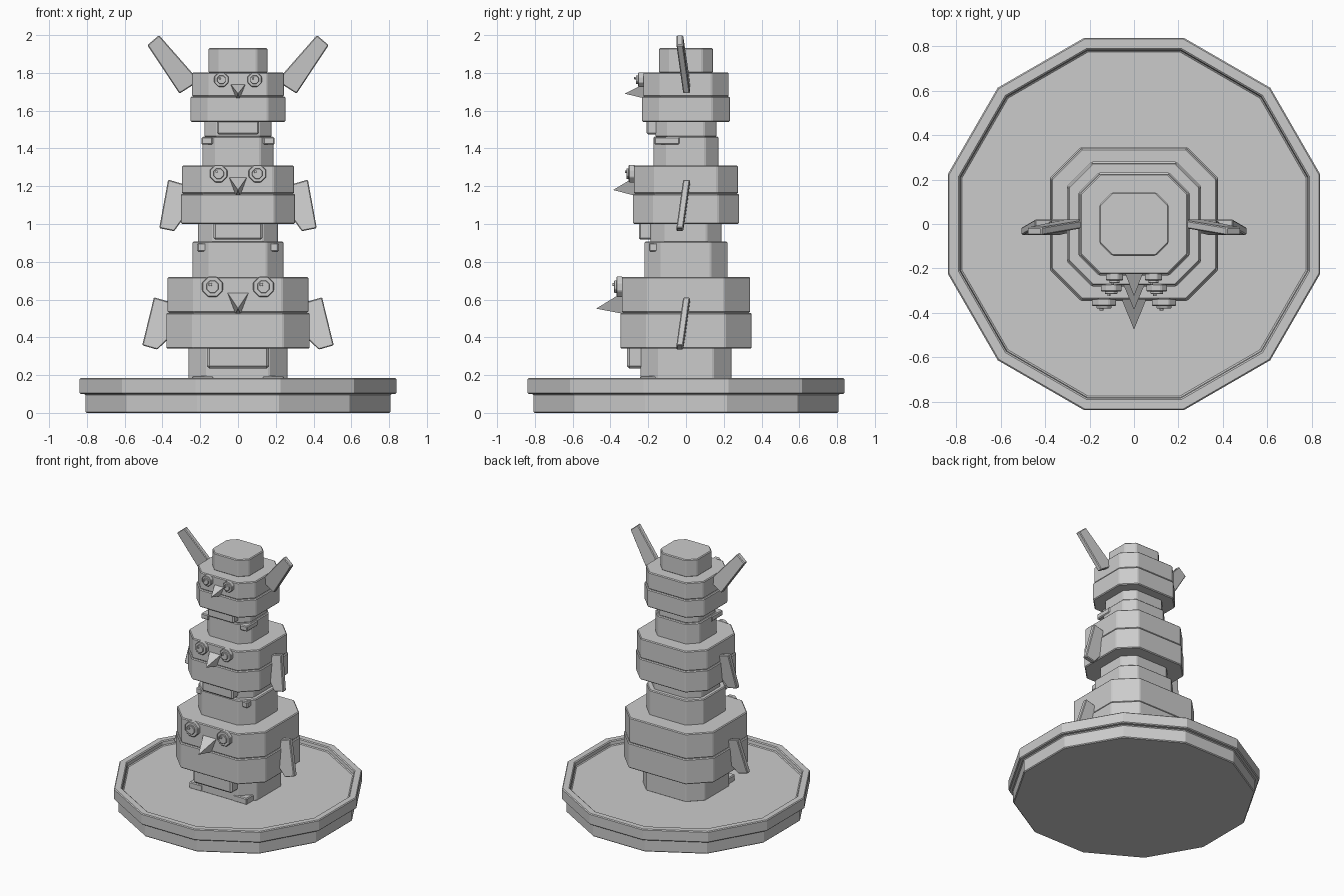
import bpy, bmesh, math
from mathutils import Matrix, Vector

if "Cube" in bpy.data.objects:
    bpy.data.objects.remove(bpy.data.objects["Cube"], do_unlink=True)

stone = bpy.data.materials.new("plain_grey")
stone.use_nodes = True
grey = (0.6, 0.6, 0.6, 1)
stone.diffuse_color = grey
stone.node_tree.nodes["Principled BSDF"].inputs["Base Color"].default_value = grey


def finish(name, bm, bevel=0.006):
    bmesh.ops.recalc_face_normals(bm, faces=bm.faces)
    mesh = bpy.data.meshes.new(name)
    bm.to_mesh(mesh)
    bm.free()
    mesh.materials.append(stone)
    obj = bpy.data.objects.new(name, mesh)
    bpy.context.collection.objects.link(obj)
    if bevel:
        mod = obj.modifiers.new("soft_edges", "BEVEL")
        mod.width = bevel
        mod.segments = 1
        mod.limit_method = "ANGLE"
        mod.angle_limit = math.radians(35)
    return obj


def loft(name, rings, bevel=0.006):
    """Join rings of points with quads and cap both ends."""
    bm = bmesh.new()
    loops = [[bm.verts.new(p) for p in ring] for ring in rings]
    n = len(loops[0])
    for a, b in zip(loops, loops[1:]):
        for i in range(n):
            j = (i + 1) % n
            bm.faces.new((a[i], a[j], b[j], b[i]))
    bm.faces.new(loops[0][::-1])
    bm.faces.new(loops[-1])
    return finish(name, bm, bevel)


def block(name, hx, hy, z0, z1):
    """Square block with cut corners."""
    c = 0.37 * hx
    outline = [(hx, c - hy), (hx, hy - c), (hx - c, hy), (c - hx, hy),
               (-hx, hy - c), (-hx, c - hy), (c - hx, -hy), (hx - c, -hy)]
    return loft(name, [[(x, y, z) for x, y in outline] for z in (z0, z1)])


def box(name, x0, x1, y0, y1, z0, z1, bevel=0.006):
    outline = [(x0, y0), (x1, y0), (x1, y1), (x0, y1)]
    return loft(name, [[(x, y, z) for x, y in outline] for z in (z0, z1)], bevel)


def disc(name, x, z, r, y_back, y_front, sides=8):
    """Round plate facing the front."""
    bm = bmesh.new()
    place = (Matrix.Translation((x, (y_back + y_front) / 2, z))
             @ Matrix.Rotation(math.pi / 2, 4, "X")
             @ Matrix.Rotation(math.pi / sides, 4, "Z"))
    bmesh.ops.create_cone(bm, cap_ends=True, segments=sides, radius1=r, radius2=r,
                          depth=y_back - y_front, matrix=place)
    return finish(name, bm, r * 0.08)


def beak(name, w, z_top, z_low, y_back, y_tip, z_tip):
    bm = bmesh.new()
    base = [bm.verts.new(p) for p in ((-w, y_back, z_top), (w, y_back, z_top),
                                      (w * 0.25, y_back, z_low), (-w * 0.25, y_back, z_low))]
    tip = bm.verts.new((0, y_tip, z_tip))
    bm.faces.new(base)
    for i in range(4):
        bm.faces.new((base[i], base[(i + 1) % 4], tip))
    return finish(name, bm, 0)


def wing(name, side, outline):
    """Tapered slab; the outline runs root, root, tip, tip, and the tip leans forward."""
    leans = (0.003, 0.003, -0.033, -0.033)
    rings = [[(side * x, y + t, z) for (x, z), y in zip(outline, leans)]
             for t in (-0.018, 0.018)]
    return loft(name, rings, 0.005)


# Twelve-sided stand with a sunken top
profile = [(0.807, 0), (0.807, 0.1), (0.838, 0.1), (0.838, 0.185), (0.785, 0.185), (0.78, 0.15)]
corner = math.cos(math.pi / 12)
angles = [math.pi / 12 + i * math.pi / 6 for i in range(12)]
loft("stand", [[(r / corner * math.cos(a), r / corner * math.sin(a), z) for a in angles]
               for r, z in profile])

# Stacked trunk: half width, half depth, bottom, top
trunk = {
    "lower_legs": (0.262, 0.24, 0.145, 0.35),
    "lower_body": (0.379, 0.347, 0.34, 0.53),
    "lower_head": (0.372, 0.34, 0.53, 0.72),
    "middle_perch": (0.24, 0.22, 0.71, 0.907),
    "middle_legs": (0.211, 0.188, 0.9, 1.01),
    "middle_body": (0.302, 0.281, 1.0, 1.16),
    "middle_head": (0.296, 0.275, 1.16, 1.31),
    "upper_perch": (0.188, 0.172, 1.3, 1.463),
    "upper_legs": (0.177, 0.161, 1.46, 1.55),
    "upper_body": (0.251, 0.232, 1.54, 1.675),
    "upper_head": (0.243, 0.226, 1.675, 1.803),
    "cap": (0.156, 0.143, 1.8, 1.932),
}
for part, size in trunk.items():
    block(part, *size)

# Belly plates below each body
box("lower_belly", -0.163, 0.163, -0.312, -0.1, 0.235, 0.36, 0.012)
box("middle_belly", -0.13, 0.13, -0.25, -0.1, 0.917, 1.02, 0.01)
box("upper_belly", -0.11, 0.11, -0.21, -0.1, 1.475, 1.56, 0.008)

# Beaks
beak("lower_beak", 0.057, 0.638, 0.525, -0.335, -0.476, 0.552)
beak("middle_beak", 0.049, 1.25, 1.15, -0.27, -0.386, 1.18)
beak("upper_beak", 0.041, 1.742, 1.665, -0.22, -0.325, 1.69)

# Paired parts: eyes, feet and wings
eyes = {"lower": (0.135, 0.668, 0.059, -0.335),
        "middle": (0.103, 1.267, 0.05, -0.27),
        "upper": (0.088, 1.764, 0.041, -0.22)}
feet = {"lower": (0.13, 0.243, -0.243, -0.1, 0.145, 0.195),
        "middle": (0.1, 0.216, -0.197, -0.1, 0.855, 0.9),
        "upper": (0.133, 0.194, -0.168, -0.035, 1.42, 1.46)}
wings = {"lower": [(0.208, 0.542), (0.445, 0.612), (0.507, 0.358), (0.428, 0.335)],
         "middle": [(0.18, 1.18), (0.37, 1.235), (0.417, 0.978), (0.338, 0.962)],
         "upper": [(0.205, 1.757), (0.31, 1.69), (0.48, 1.947), (0.418, 2.0)]}
for side, word in ((1, "left"), (-1, "right")):
    for tier, (x, z, r, y) in eyes.items():
        disc(f"{tier}_{word}_eye", side * x, z, r, y, y - 0.034)
        disc(f"{tier}_{word}_pupil", side * x, z, r * 0.6, y - 0.03, y - 0.046)
        disc(f"{tier}_{word}_glint", side * x - r * 0.2, z + r * 0.2, r * 0.16,
             y - 0.04, y - 0.054)
    for tier, (x0, x1, *rest) in feet.items():
        box(f"{tier}_{word}_foot", *sorted((side * x0, side * x1)), *rest)
    for tier, outline in wings.items():
        wing(f"{tier}_{word}_wing", side, outline)
